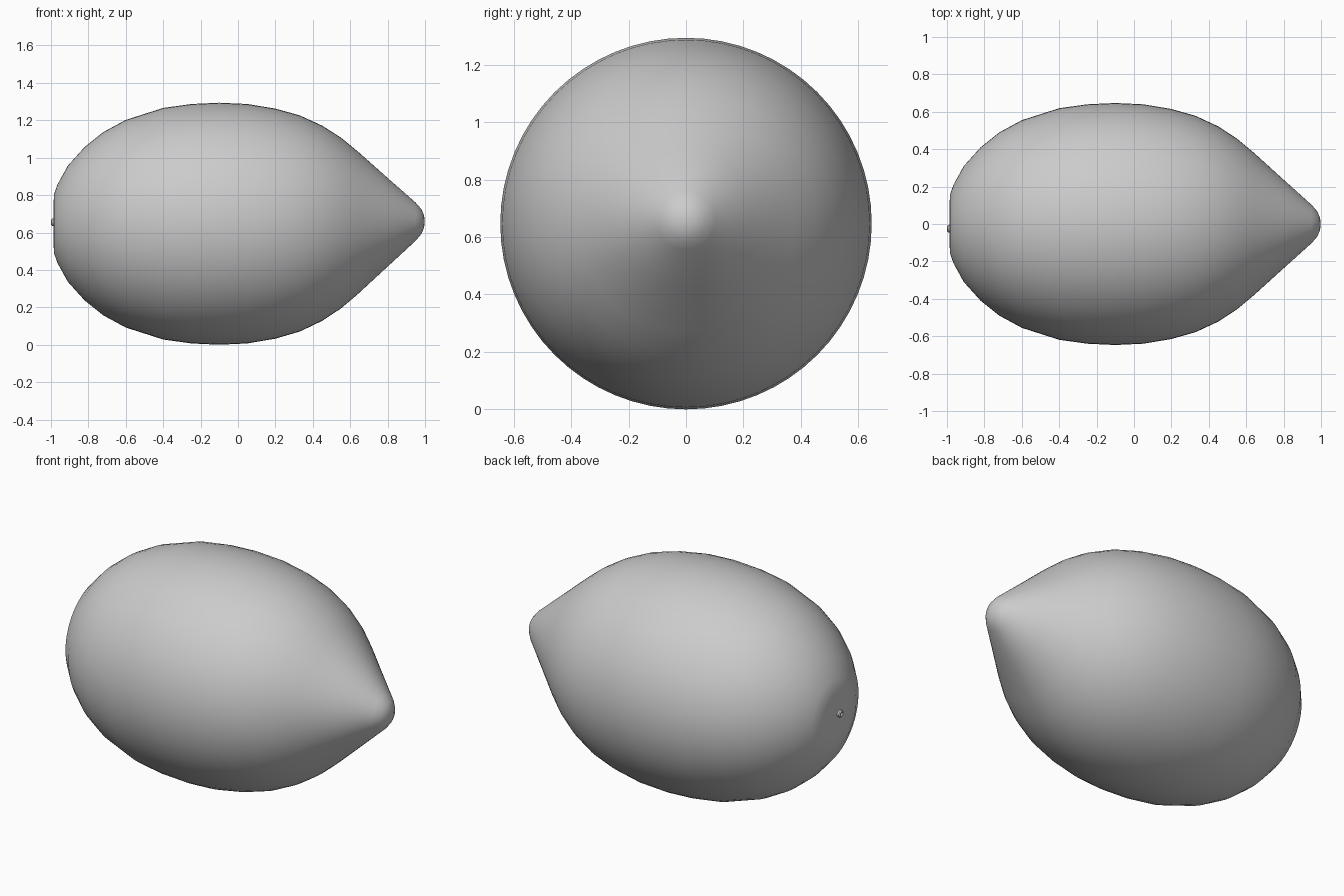
import bpy, bmesh, math
from mathutils import Vector

cube = bpy.data.objects.get("Cube")
if cube:
    bpy.data.objects.remove(cube, do_unlink=True)

skin = bpy.data.materials.new("light grey skin")
skin.use_nodes = True
GREY = (0.6, 0.6, 0.6, 1)
skin.diffuse_color = GREY
skin.node_tree.nodes["Principled BSDF"].inputs["Base Color"].default_value = GREY


def lathe_x(name, profile, centre, segments, lean=0.0):
    """Revolve (x, radius) points around a lengthwise axis; lean lifts the +x end."""
    bm = bmesh.new()
    rings = []
    for x, r in profile:
        cz = centre[1] + lean * max(0, x) ** 2
        count = segments if r > 0 else 1
        ring = []
        for i in range(count):
            a = 2 * math.pi * i / segments
            ring.append(bm.verts.new(Vector((x, centre[0] + r * math.cos(a), cz + r * math.sin(a)))))
        rings.append(ring)
    for lower, upper in zip(rings, rings[1:]):
        for i in range(segments):
            corners = []
            for ring, k in ((lower, i), (lower, i + 1), (upper, i + 1), (upper, i)):
                v = ring[k % len(ring)]
                if v not in corners:
                    corners.append(v)
            bm.faces.new(corners)
    bmesh.ops.recalc_face_normals(bm, faces=bm.faces)
    mesh = bpy.data.meshes.new(name)
    bm.to_mesh(mesh)
    bm.free()
    mesh.materials.append(skin)
    obj = bpy.data.objects.new(name, mesh)
    bpy.context.collection.objects.link(obj)
    bpy.ops.object.select_all(action="DESELECT")
    obj.select_set(True)
    bpy.context.view_layer.objects.active = obj
    bpy.ops.object.shade_smooth_by_angle(angle=math.radians(40))
    return obj


# Fruit body: flattened stem end, full belly, straight taper to a blunt tip
body = [(-0.983, 0), (-0.987, 0.1), (-0.983, 0.16), (-0.965, 0.21), (-0.91, 0.31),
        (-0.82, 0.41), (-0.72, 0.49), (-0.6, 0.555), (-0.4, 0.619), (-0.25, 0.64),
        (-0.1, 0.647), (0.05, 0.64), (0.2, 0.615), (0.33, 0.578), (0.45, 0.522),
        (0.55, 0.457), (0.64, 0.382), (0.8, 0.237), (0.95, 0.102), (0.98, 0.067),
        (0.995, 0.033), (0.998, 0)]
lathe_x("fruit_body", body, (0, 0.647), 64, lean=0.012)

# Tiny stem scar on the blunt end
scar = [(-0.98, 0.021), (-0.994, 0.02), (-1.0, 0.013), (-0.992, 0.007), (-0.992, 0)]
lathe_x("stem_scar", scar, (-0.025, 0.655), 12)
